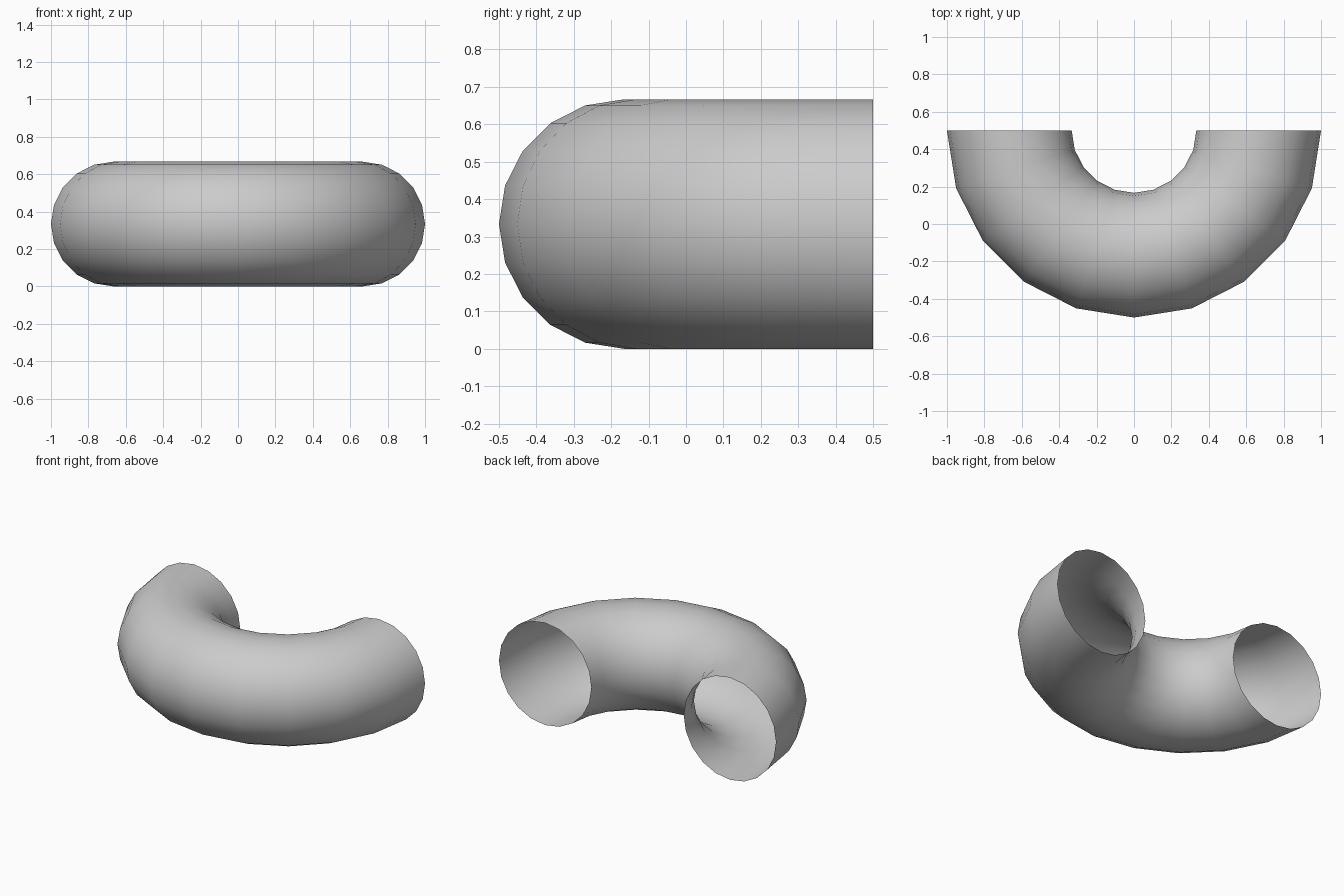
import bpy, bmesh
from math import pi
from mathutils import Matrix, Vector

if "Cube" in bpy.data.objects:
    bpy.data.objects.remove(bpy.data.objects["Cube"])

TUBE_R = 1 / 3      # radius of the tube
BEND_R = 2 / 3      # radius of the bend's centre line
CENTRE = Vector((0, 0.5, TUBE_R))

# Half-ring pipe: a 20-sided circle swept 180 degrees in 10 steps, ends open
bm = bmesh.new()
start = Matrix.Translation(CENTRE + Vector((-BEND_R, 0, 0))) @ Matrix.Rotation(pi / 2, 4, 'X')
bmesh.ops.create_circle(bm, cap_ends=False, segments=20, radius=TUBE_R, matrix=start)
bmesh.ops.spin(bm, geom=bm.verts[:] + bm.edges[:], cent=CENTRE, axis=(0, 0, 1),
               angle=pi, steps=10, use_duplicate=False)

# Point the faces outward from the tube's centre line
bm.normal_update()
for f in bm.faces:
    c = f.calc_center_median()
    radial = Vector((c.x - CENTRE.x, c.y - CENTRE.y, 0)).normalized()
    if f.normal.dot(c - (CENTRE + radial * BEND_R)) < 0:
        f.normal_flip()
    f.smooth = True

# Sweep direction must bulge toward the front (-y)
if min(v.co.y for v in bm.verts) > 0:
    bmesh.ops.scale(bm, vec=(1, -1, 1), space=Matrix.Translation(-CENTRE), verts=bm.verts)
    bmesh.ops.reverse_faces(bm, faces=bm.faces)

mesh = bpy.data.meshes.new("pipe_bend")
bm.to_mesh(mesh)
bm.free()
pipe = bpy.data.objects.new("pipe_bend", mesh)
bpy.context.collection.objects.link(pipe)
